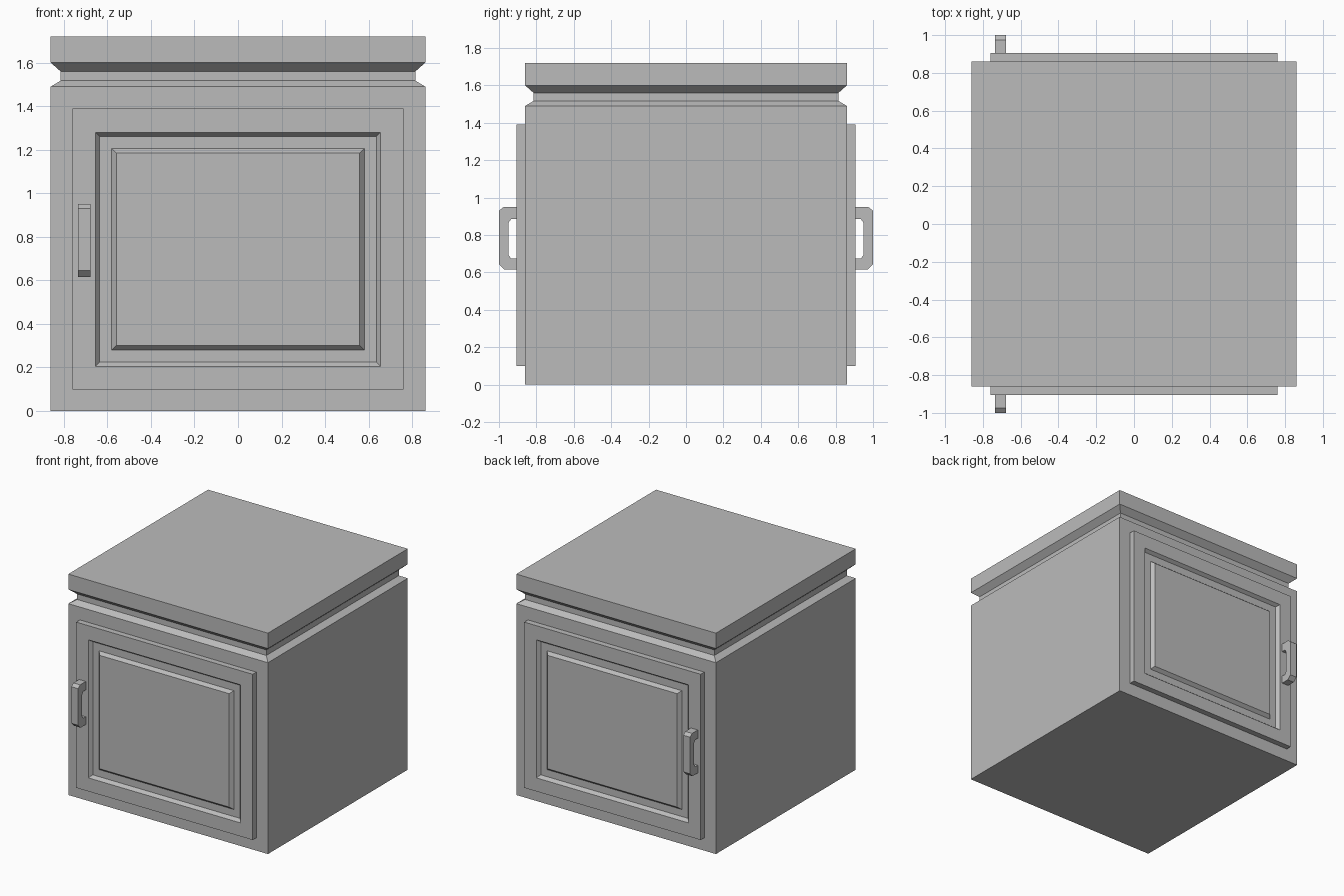
import bpy, bmesh

cube = bpy.data.objects.get("Cube")
if cube:
    bpy.data.objects.remove(cube, do_unlink=True)

grey = bpy.data.materials.new("plain_grey")
grey.use_nodes = True
colour = (0.5, 0.5, 0.5, 1)
grey.diffuse_color = colour
grey.node_tree.nodes["Principled BSDF"].inputs["Base Color"].default_value = colour


def loft(name, rings):
    """Skin a row of matching closed rings and cap both ends."""
    bm = bmesh.new()
    loops = [[bm.verts.new(p) for p in ring] for ring in rings]
    for a, b in zip(loops, loops[1:]):
        for i in range(len(a)):
            j = (i + 1) % len(a)
            bm.faces.new((a[i], a[j], b[j], b[i]))
    bm.faces.new(loops[0])
    bm.faces.new(loops[-1])
    bmesh.ops.recalc_face_normals(bm, faces=bm.faces)
    mesh = bpy.data.meshes.new(name)
    bm.to_mesh(mesh)
    bm.free()
    mesh.materials.append(grey)
    obj = bpy.data.objects.new(name, mesh)
    bpy.context.collection.objects.link(obj)
    return obj


def square(half, z):
    return [(-half, -half, z), (half, -half, z), (half, half, z), (-half, half, z)]


def panel_ring(half, low, high, y):
    return [(-half, y, low), (half, y, low), (half, y, high), (-half, y, high)]


# Cabinet body with a grooved neck under the thick top slab
body_profile = [(0.86, 0), (0.86, 1.49), (0.815, 1.517), (0.815, 1.56),
                (0.86, 1.6), (0.86, 1.72)]
loft("cabinet_body", [square(half, z) for half, z in body_profile])

# Door: frame, sunken border, raised centre panel (half width, low, high, depth)
door_steps = [(0.76, 0.1, 1.39, 0.86), (0.76, 0.1, 1.39, 0.905),
              (0.655, 0.205, 1.28, 0.905), (0.635, 0.225, 1.262, 0.88),
              (0.58, 0.28, 1.205, 0.88), (0.558, 0.302, 1.185, 0.905)]

# Handle side outline (depth, height): outer edge, then inner edge
handle_outline = [(0.905, 0.95), (0.975, 0.95), (1, 0.93), (1, 0.645), (0.97, 0.615),
                  (0.905, 0.615), (0.905, 0.675), (0.935, 0.675), (0.95, 0.695),
                  (0.95, 0.865), (0.935, 0.885), (0.905, 0.885)]

# Matching door and handle on the front and the back
for side, sign in (("front", -1), ("back", 1)):
    loft(side + "_door", [panel_ring(h, lo, hi, sign * d) for h, lo, hi, d in door_steps])
    loft(side + "_handle", [[(x, sign * d, z) for d, z in handle_outline]
                            for x in (-0.735, -0.677)])
